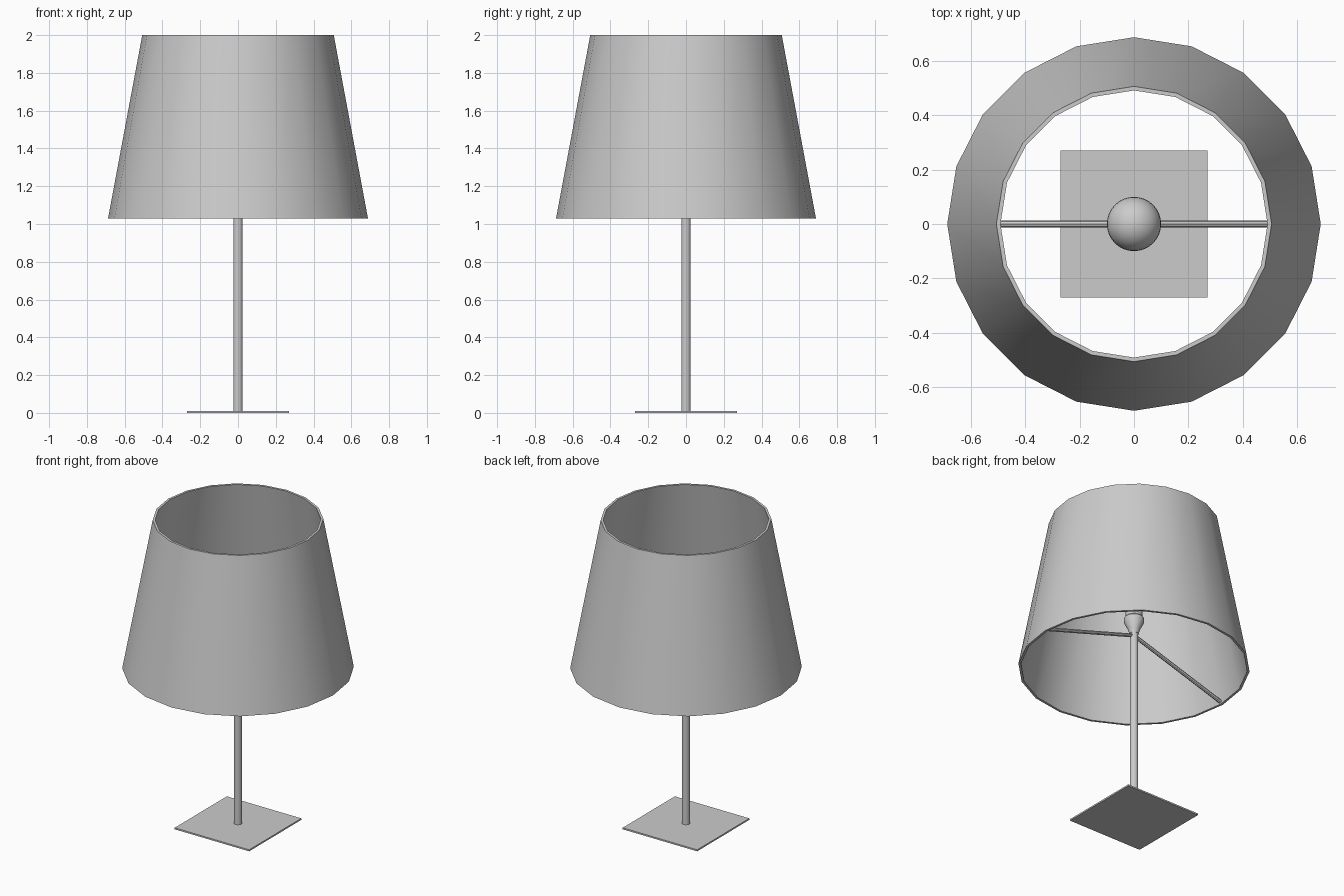
import bpy, bmesh, math
from mathutils import Vector

if "Cube" in bpy.data.objects:
    bpy.data.objects.remove(bpy.data.objects["Cube"])


def finish(name, bm, smooth=True):
    bmesh.ops.remove_doubles(bm, verts=bm.verts, dist=1e-5)
    bmesh.ops.recalc_face_normals(bm, faces=bm.faces)
    mesh = bpy.data.meshes.new(name)
    bm.to_mesh(mesh)
    bm.free()
    obj = bpy.data.objects.new(name, mesh)
    bpy.context.collection.objects.link(obj)
    if smooth:
        bpy.ops.object.select_all(action='DESELECT')
        obj.select_set(True)
        bpy.context.view_layer.objects.active = obj
        bpy.ops.object.shade_smooth_by_angle(angle=math.radians(40))
    return obj


def lathe(name, profile, sides, closed=False):
    """Spin an (r, z) profile around the z axis."""
    bm = bmesh.new()
    verts = [bm.verts.new((r, 0, z)) for r, z in profile]
    edges = [bm.edges.new(p) for p in zip(verts, verts[1:])]
    if closed:
        edges.append(bm.edges.new((verts[-1], verts[0])))
    bmesh.ops.spin(bm, geom=verts + edges, cent=(0, 0, 0), axis=(0, 0, 1),
                   angle=math.tau, steps=sides, use_duplicate=False)
    return finish(name, bm)


def rod(name, start, end, radius, sides):
    """Straight round bar between two points."""
    a, b = Vector(start), Vector(end)
    bm = bmesh.new()
    bmesh.ops.create_cone(bm, cap_ends=True, segments=sides, radius1=radius,
                          radius2=radius, depth=(b - a).length)
    rot = (b - a).to_track_quat('Z', 'Y').to_matrix().to_4x4()
    bmesh.ops.transform(bm, matrix=rot, verts=bm.verts)
    bmesh.ops.translate(bm, vec=(a + b) / 2, verts=bm.verts)
    return finish(name, bm)


# thin square foot plate
bm = bmesh.new()
bmesh.ops.create_cube(bm, size=1)
bmesh.ops.scale(bm, vec=(0.54, 0.54, 0.01), verts=bm.verts)
bmesh.ops.translate(bm, vec=(0, 0, 0.005), verts=bm.verts)
finish("base_plate", bm, smooth=False)

# upright pole
rod("pole", (0, 0, 0.01), (0, 0, 1.27), 0.025, 16)

# flared bulb holder
lathe("socket", [(0, 1.26), (0.027, 1.26), (0.035, 1.29), (0.06, 1.34),
                 (0.06, 1.365), (0.05, 1.375), (0.05, 1.44), (0, 1.44)], 24)

# bulb: short neck blending into a ball
ball_r, ball_z = 0.10, 1.57
ball = [(ball_r * math.cos(t), ball_z + ball_r * math.sin(t))
        for t in (math.radians(-40 + 13 * i) for i in range(10))]
lathe("bulb", [(0, 1.43), (0.045, 1.43), (0.055, 1.47)] + ball
      + [(0, ball_z + ball_r)], 32)

# two sloping arms carrying the shade
for side, name in ((-1, "left_shade_arm"), (1, "right_shade_arm")):
    rod(name, (0, 0, 1.25), (side * 0.67, 0, 1.045), 0.012, 8)

# tapered 20-sided shade with a thin wall
lathe("shade", [(0.688, 1.03), (0.507, 2.0), (0.492, 2.0), (0.673, 1.03)],
      20, closed=True)
